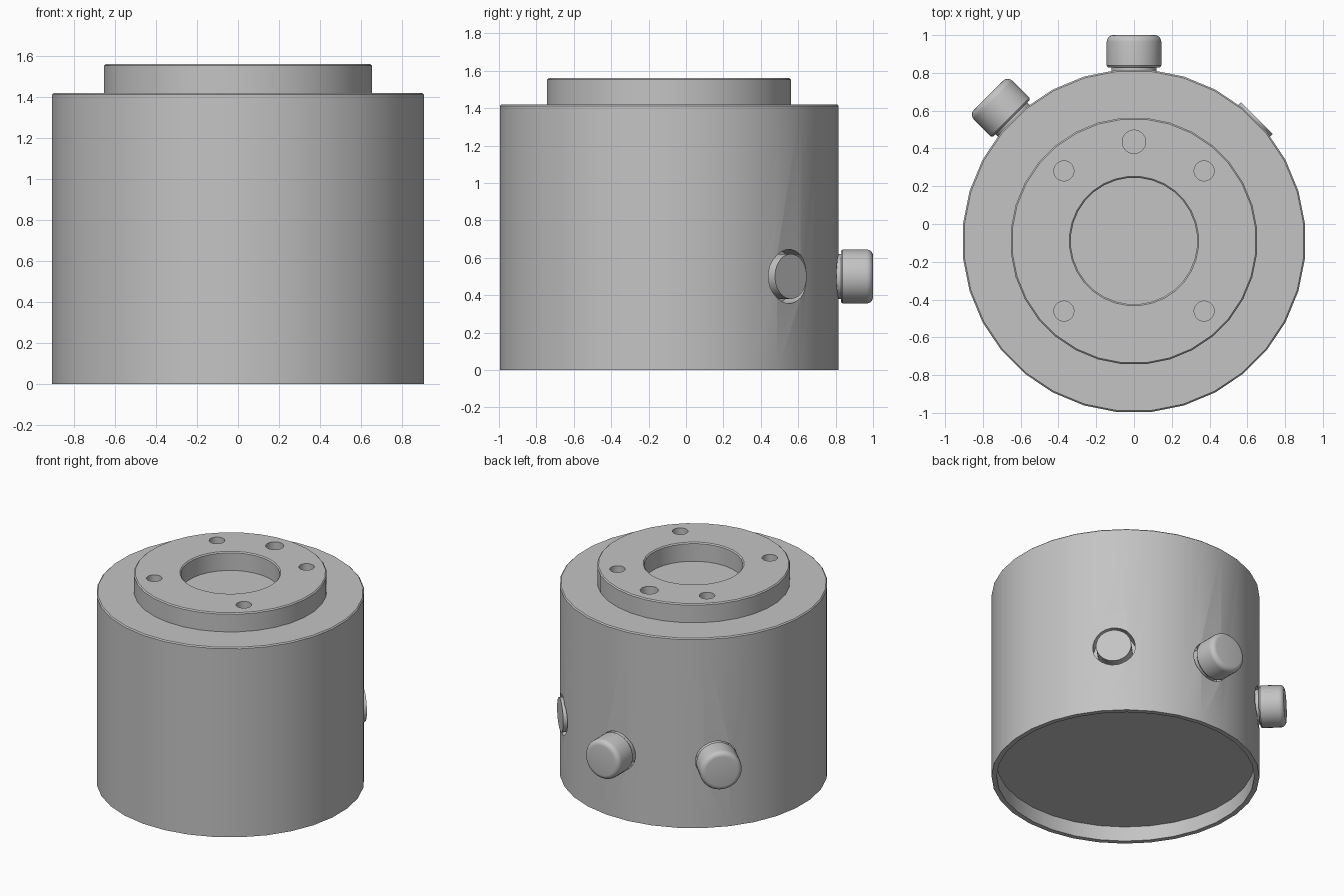
import bpy, math
from mathutils import Matrix, Vector

cube = bpy.data.objects.get("Cube")
if cube:
    bpy.data.objects.remove(cube)

AXIS = Vector((0, -0.09, 0))      # centre line of the housing
PORT_Z = 0.5                      # height of the side ports

grey = bpy.data.materials.new("light grey metal")
grey.use_nodes = True
grey.diffuse_color = (0.55, 0.55, 0.55, 1)
grey.node_tree.nodes["Principled BSDF"].inputs["Base Color"].default_value = grey.diffuse_color


def lathe(name, profile, sides, matrix):
    """Revolve a closed (radius, height) profile that starts and ends on the axis."""
    verts, rings = [], []
    for r, h in profile:
        n = sides if r > 0 else 1
        rings.append([len(verts) + i for i in range(n)])
        for i in range(n):
            a = math.tau * (i + 0.5) / sides
            verts.append((r * math.cos(a), r * math.sin(a), h))
    faces = []
    for low, high in zip(rings, rings[1:]):
        if len(low) == 1:
            faces.append(high[::-1])
        elif len(high) == 1:
            faces.append(low)
        else:
            for i in range(sides):
                j = (i + 1) % sides
                faces.append((low[i], low[j], high[j], high[i]))
    mesh = bpy.data.meshes.new(name)
    mesh.from_pydata(verts, [], faces)
    mesh.materials.append(grey)
    obj = bpy.data.objects.new(name, mesh)
    bpy.context.collection.objects.link(obj)
    obj.matrix_world = matrix
    return obj


def rod(name, radius, low, high, matrix, sides=24):
    return lathe(name, [(0, low), (radius, low), (radius, high), (0, high)], sides, matrix)


def smooth(obj):
    bpy.ops.object.select_all(action="DESELECT")
    obj.select_set(True)
    bpy.context.view_layer.objects.active = obj
    bpy.ops.object.shade_smooth_by_angle(angle=math.radians(32))


def radial(degrees):
    """Frame whose z axis points outward from the housing at port height."""
    turn = Matrix.Rotation(math.radians(degrees), 4, "Z")
    tilt = Matrix.Rotation(math.pi / 2, 4, "Y")
    return Matrix.Translation(AXIS + Vector((0, 0, PORT_Z))) @ turn @ tilt


# Housing: recessed base, drum wall, raised flange and shallow bore
centre = Matrix.Translation(AXIS)
housing = lathe("housing", [
    (0, 0.11), (0.875, 0.11), (0.875, 0), (0.91, 0), (0.91, 1.412), (0.902, 1.42),
    (0.655, 1.42), (0.655, 1.552), (0.647, 1.56), (0.343, 1.56), (0.335, 1.552),
    (0.335, 1.42), (0, 1.42)], 32, centre)

# Cutters: flange bolt holes and side ports
cutters = []
for degrees, radius in ((45, 0.053), (90, 0.062), (135, 0.053), (225, 0.053), (315, 0.053)):
    a = math.radians(degrees)
    place = Matrix.Translation(AXIS + 0.525 * Vector((math.cos(a), math.sin(a), 0)))
    cutters.append(rod("bolt_hole_cutter", radius, 1.425, 1.7, place))
for degrees in (45, 90, 135):
    cutters.append(rod("port_cutter", 0.145, 0.8, 1.1, radial(degrees)))

for cutter in cutters:
    cut = housing.modifiers.new("cut", "BOOLEAN")
    cut.operation = "DIFFERENCE"
    cut.solver = "EXACT"
    cut.object = cutter
bpy.context.view_layer.objects.active = housing
for cut in list(housing.modifiers):
    bpy.ops.object.modifier_apply(modifier=cut.name)
for cutter in cutters:
    bpy.data.objects.remove(cutter)
smooth(housing)

# Pins in every port, rounded knobs on two of them
for side, degrees in (("left", 45), ("back", 90), ("right", 135)):
    smooth(rod(side + "_port_pin", 0.12, 0.79, 0.92, radial(degrees), 32))
    if side == "left":
        continue
    profile = [(0, 0.918), (0.137, 0.918), (0.145, 0.928)]
    for step in range(6):
        a = math.pi / 2 * step / 5
        profile.append((0.11 + 0.035 * math.cos(a), 1.055 + 0.035 * math.sin(a)))
    profile.append((0, 1.09))
    smooth(lathe(side + "_knob", profile, 32, radial(degrees)))
